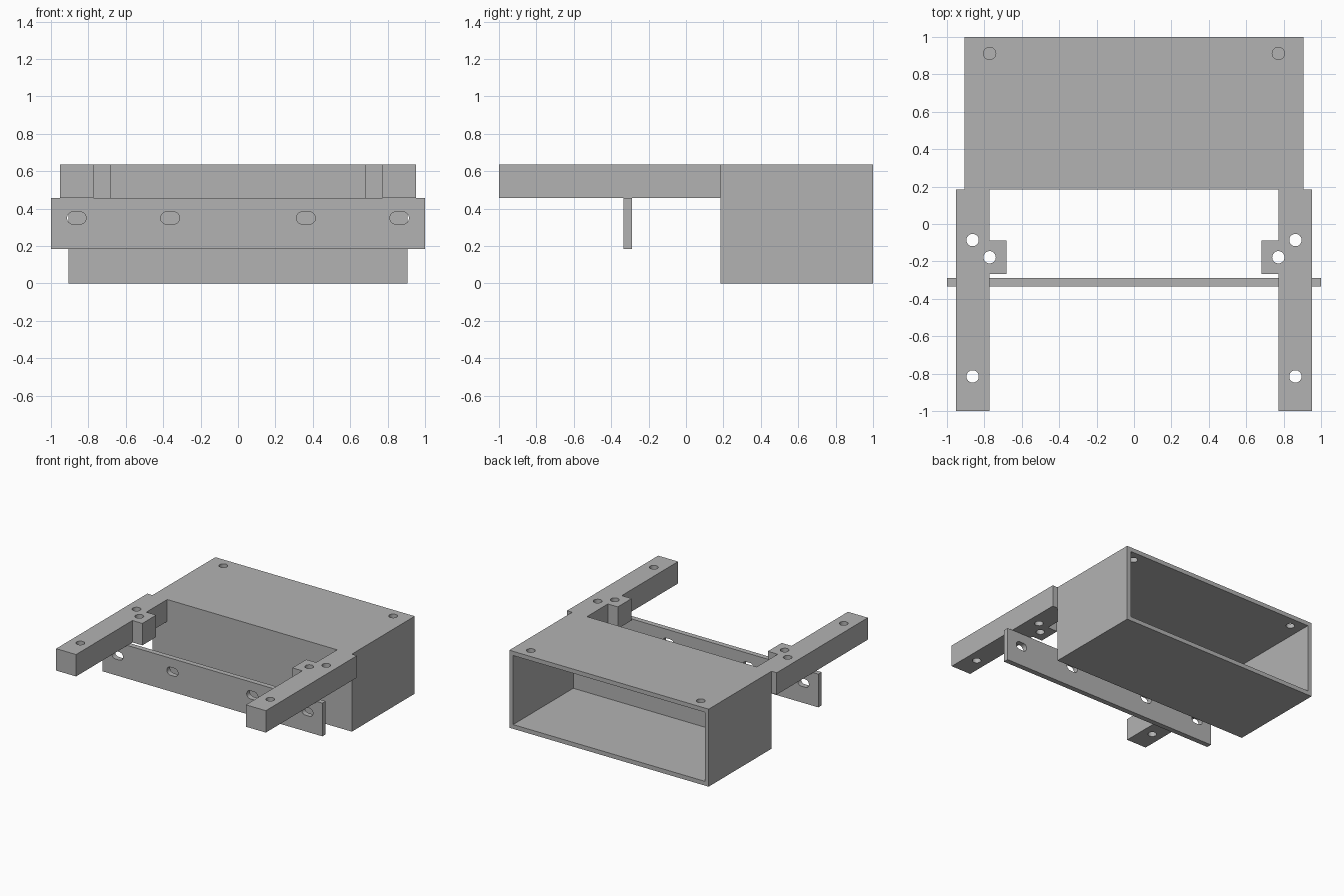
import bpy
import bmesh
import math
from mathutils import Matrix, Vector

cube = bpy.data.objects.get("Cube")
if cube:
    bpy.data.objects.remove(cube, do_unlink=True)

grey = bpy.data.materials.new("plain grey")
grey.use_nodes = True
grey.diffuse_color = (0.45, 0.45, 0.45, 1)
grey.node_tree.nodes["Principled BSDF"].inputs["Base Color"].default_value = grey.diffuse_color


def prism(name, outline, low, high, axis="Z"):
    """Extrude a closed outline: (x, y) along z, or (x, z) along y."""
    bm = bmesh.new()
    place = (lambda u, v, w: (u, v, w)) if axis == "Z" else (lambda u, v, w: (u, w, v))
    face = bm.faces.new([bm.verts.new(place(u, v, low)) for u, v in outline])
    grown = bmesh.ops.extrude_face_region(bm, geom=[face])
    moved = [g for g in grown["geom"] if isinstance(g, bmesh.types.BMVert)]
    bmesh.ops.translate(bm, verts=moved, vec=Vector(place(0, 0, high - low)))
    bmesh.ops.recalc_face_normals(bm, faces=bm.faces)
    mesh = bpy.data.meshes.new(name)
    bm.to_mesh(mesh)
    bm.free()
    mesh.materials.append(grey)
    obj = bpy.data.objects.new(name, mesh)
    bpy.context.collection.objects.link(obj)
    return obj


def rectangle(u0, u1, v0, v1):
    return [(u0, v0), (u1, v0), (u1, v1), (u0, v1)]


def rounded_hole(u, v, radius, stretch=0.0, steps=16):
    """A circle, or a slot when its two halves are pulled apart."""
    points = []
    for side, start in ((1, -math.pi / 2), (-1, math.pi / 2)):
        for i in range(steps + (1 if stretch else 0)):
            a = start + math.pi * i / steps
            points.append((u + side * stretch + radius * math.cos(a), v + radius * math.sin(a)))
    return points


def apply_modifier(obj, modifier):
    bpy.context.view_layer.objects.active = obj
    bpy.ops.object.modifier_apply(modifier=modifier.name)


def cut(obj, cutter):
    cutter.hide_render = True
    mod = obj.modifiers.new("cut", "BOOLEAN")
    mod.operation = "DIFFERENCE"
    mod.solver = "EXACT"
    mod.object = cutter
    apply_modifier(obj, mod)
    bpy.data.objects.remove(cutter, do_unlink=True)


def finish(obj):
    bpy.ops.object.select_all(action="DESELECT")
    obj.select_set(True)
    bpy.context.view_layer.objects.active = obj
    bpy.ops.object.shade_smooth_by_angle(angle=math.radians(30))


TOP, ARM_BOTTOM, BOX_FRONT = 0.637, 0.457, 0.184
HOLE, WALL = 0.033, 0.035

# Housing, hollow and open at the back, with two holes in its roof
housing = prism("housing", rectangle(-0.906, 0.906, BOX_FRONT, 1), 0, TOP)
cut(housing, prism("cavity", rectangle(-0.906 + WALL, 0.906 - WALL, BOX_FRONT + WALL, 1.1),
                   WALL, TOP - WALL))
for x in (-0.772, 0.772):
    cut(housing, prism("roof_hole", rounded_hole(x, 0.912, HOLE), TOP - 0.1, TOP + 0.1))
finish(housing)

# Arms with an inner tab and three screw holes each
arm_outline = [(0.772, -1), (0.953, -1), (0.953, BOX_FRONT), (0.772, BOX_FRONT),
               (0.772, -0.088), (0.682, -0.088), (0.682, -0.268), (0.772, -0.268)]
for side, label in ((1, "left_arm"), (-1, "right_arm")):
    arm = prism(label, [(side * x, y) for x, y in arm_outline], ARM_BOTTOM, TOP)
    for x, y in ((0.863, -0.086), (0.772, -0.178), (0.863, -0.815)):
        cut(arm, prism("arm_hole", rounded_hole(side * x, y, HOLE), ARM_BOTTOM - 0.1, TOP + 0.1))
    finish(arm)

# Cross plate under the arms, with four slots
plate = prism("cross_plate", rectangle(-1, 1, 0.184, ARM_BOTTOM), -0.333, -0.29, "Y")
for x in (-0.863, -0.363, 0.363, 0.863):
    cut(plate, prism("slot", rounded_hole(x, 0.35, HOLE, 0.018), -0.5, -0.1, "Y"))
finish(plate)
